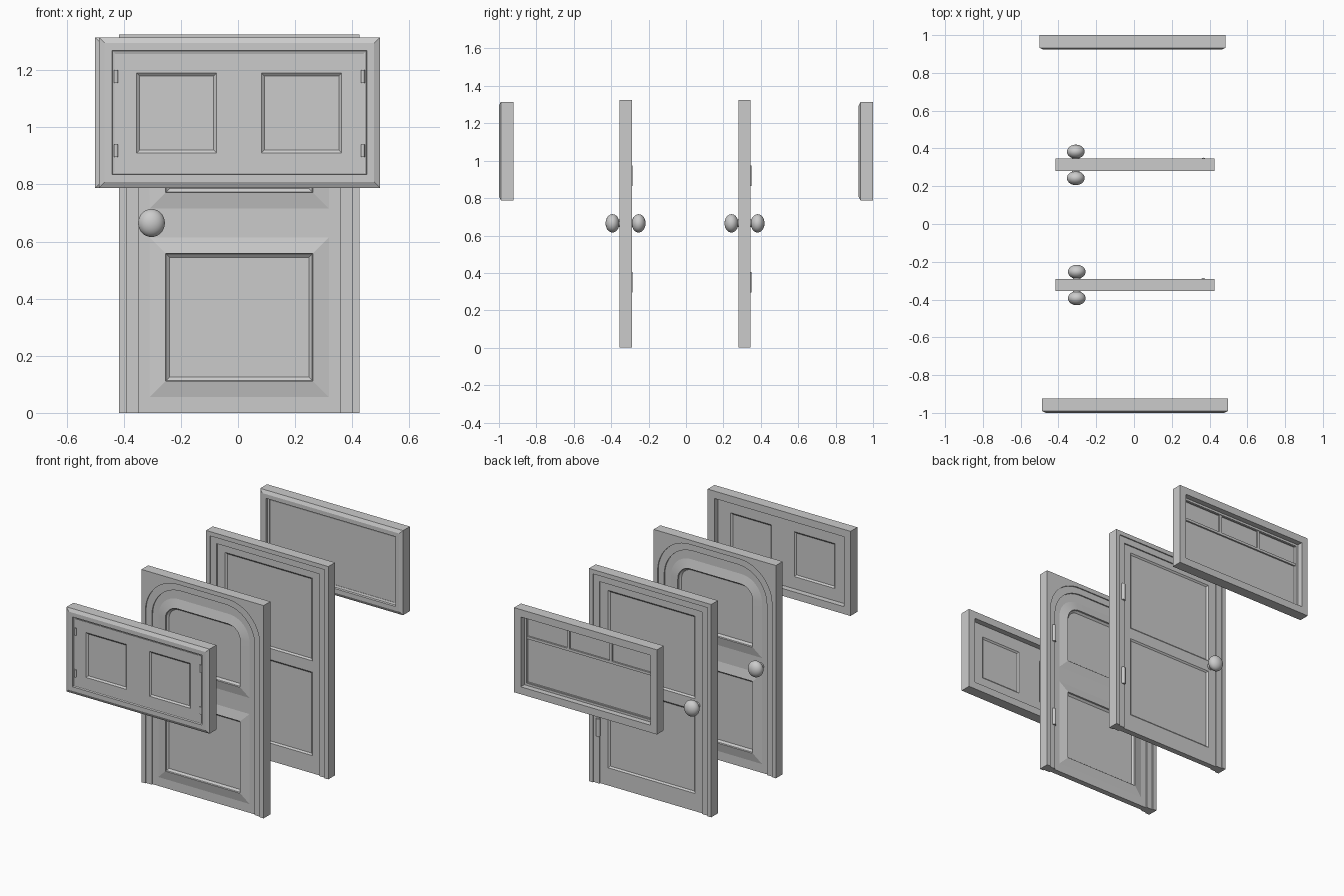
import bpy, bmesh
from math import sin, cos, pi, radians

if "Cube" in bpy.data.objects:
    bpy.data.objects.remove(bpy.data.objects["Cube"])

ARC = 12  # segments in each rounded top corner


def outline(x0, x1, z0, z1, r=0.0):
    """Rectangle with rounded top corners; the closing edge is the bottom one."""
    pts = [(x1, z0)]
    for cx, a0 in ((x1 - r, 0), (x0 + r, pi / 2)):
        for i in range(ARC + 1):
            a = a0 + i * pi / 2 / ARC
            pts.append((cx + r * cos(a), z1 - r + r * sin(a)))
    return pts + [(x0, z0)]


def finish(name, bm):
    bmesh.ops.remove_doubles(bm, verts=bm.verts[:], dist=1e-5)
    bmesh.ops.recalc_face_normals(bm, faces=bm.faces[:])
    me = bpy.data.meshes.new(name)
    bm.to_mesh(me)
    bm.free()
    ob = bpy.data.objects.new(name, me)
    bpy.context.collection.objects.link(ob)
    bpy.context.view_layer.objects.active = ob
    ob.select_set(True)
    bpy.ops.object.shade_smooth_by_angle(angle=radians(9))
    ob.select_set(False)
    return ob


def loft(name, rings, closed=False, open_bottom=False):
    """Bridge (outline, y) rings; closed makes a frame, otherwise both ends are capped."""
    bm = bmesh.new()
    loops = [[bm.verts.new((x, y, z)) for x, z in outline(*o)] for o, y in rings]
    pairs = list(zip(loops, loops[1:]))
    if closed:
        pairs.append((loops[-1], loops[0]))
    n = len(loops[0])
    for a, b in pairs:
        for i in range(n - 1 if open_bottom else n):
            j = (i + 1) % n
            bm.faces.new((a[i], a[j], b[j], b[i]))
    if open_bottom:
        # feet of the two posts
        bm.faces.new([l[0] for l in loops])
        bm.faces.new([l[-1] for l in loops])
    if not closed:
        bm.faces.new(loops[0])
        bm.faces.new(loops[-1])
    return finish(name, bm)


def inset(o, d, r=None):
    x0, x1, z0, z1, rr = o
    return (x0 + d, x1 - d, z0 + d, z1 - d, max(rr - d, 0) if r is None else r)


def cell(name, region, front, back):
    """A slab piece: each side is a list of (outline, y) from rim to panel centre."""
    rings = [(o, y) for o, y in reversed(front)]
    loft(name, rings + [(o, y) for o, y in back])


def cylinder(name, loc, r, h, along_y=False):
    bpy.ops.mesh.primitive_cylinder_add(vertices=16, radius=r, depth=h, location=loc,
                                        rotation=(pi / 2 if along_y else 0, 0, 0))
    bpy.context.object.name = name
    bpy.ops.object.shade_smooth_by_angle(angle=radians(40))


CX = 0.005


def door_outline(half, top, r):
    return (CX - half, CX + half, 0.0, top, r)


def door(tag, cy, arch, knob_x, panel_sides):
    T, S, D = 0.033, 0.026, 0.018  # casing, stop and slab half depths
    outer = door_outline(0.421, 1.325, 0)
    step = door_outline(0.394, 1.298, arch * 1.12)
    inner = door_outline(0.354, 1.258, arch)
    # stepped frame
    loft(tag + "_frame", [(outer, cy + T), (outer, cy - T), (step, cy - T), (step, cy - S),
                          (inner, cy - S), (inner, cy + S), (step, cy + S), (step, cy + T)],
         closed=True, open_bottom=True)
    # slab, upper and lower halves with their panels
    for part, z0, z1, r in (("lower", 0.0, 0.665, 0), ("upper", 0.665, 1.258, arch)):
        region = (CX - 0.354, CX + 0.354, z0, z1, r)
        sides = [[(region, cy + s * D)] + [(o, cy + s * h) for o, h in panel_sides(part)]
                 for s in (-1, 1)]
        cell(tag + "_" + part + "_leaf", region, *sides)
    # knobs on both faces
    cylinder(tag + "_knob_stem", (knob_x, cy, 0.665), 0.02, 0.11, True)
    for s, side in ((-1, "front"), (1, "back")):
        bpy.ops.mesh.primitive_uv_sphere_add(segments=32, ring_count=16, radius=1,
                                             location=(knob_x, cy + s * 0.07, 0.665))
        knob = bpy.context.object
        knob.name = tag + "_knob_" + side
        knob.scale = (0.047, 0.037, 0.049)
        bpy.ops.object.shade_smooth()
    # hinges on the back
    for i, z in enumerate((0.35, 0.92)):
        cylinder(f"{tag}_hinge_{i}", (0.367, cy + 0.026, z), 0.012, 0.11)


def moulded(part):
    o = ((-0.31, 0.318, 0.055, 0.615, 0) if part == "lower"
         else (-0.31, 0.318, 0.715, 1.20, 0.14))
    return [(o, 0.018), (inset(o, 0.056), 0.030), (inset(o, 0.058), 0.022),
            (inset(o, 0.07), 0.012)]


def plain(part):
    o = ((CX - 0.30, CX + 0.30, 0.11, 0.63, 0) if part == "lower"
         else (CX - 0.30, CX + 0.30, 0.70, 1.215, 0))
    return [(o, 0.018), (inset(o, 0.010), 0.010)]


door("arched_door", -0.323, 0.20, -0.303, moulded)
door("square_door", 0.313, 0.0, -0.308, plain)


def window_frame(tag, cx, y):
    """Chamfered frame whose front is at y; returns its outline."""
    o = (cx - 0.492, cx + 0.492, 0.788, 1.315, 0)
    loft(tag + "_frame", [(o, y + 0.077), (o, y + 0.010), (inset(o, 0.02), y),
                          (inset(o, 0.046), y), (inset(o, 0.048), y + 0.012),
                          (inset(o, 0.06), y + 0.016), (inset(o, 0.06), y + 0.042),
                          (inset(o, 0.046), y + 0.042), (inset(o, 0.046), y + 0.077)],
         closed=True)
    return o


# front window with two recessed panels
Y = -1.0
window_frame("panel_window", CX, Y)
for tag, x0, x1, p0, p1 in (("left", -0.432, CX, -0.355, -0.075),
                            ("right", CX, 0.442, 0.082, 0.363)):
    region = (x0, x1, 0.84, 1.256, 0)
    p = (p0, p1, 0.91, 1.19, 0)
    cell("panel_sash_" + tag, region,
         [(region, Y + 0.012), (p, Y + 0.012), (inset(p, 0.010), Y + 0.020)],
         [(region, Y + 0.042), (p, Y + 0.042), (inset(p, 0.010), Y + 0.034)])
    for i, z in enumerate((0.918, 1.178)):
        hx = -0.427 if tag == "left" else 0.437
        cylinder(f"sash_hinge_{tag}_{i}", (hx, Y + 0.010, z), 0.007, 0.045)

# back window: three small panes above one wide pane
Y, BX = 0.923, -0.008
o = window_frame("pane_window", BX, Y)
x0, x1, z0, z1, _ = inset(o, 0.055)
MID, BAR = 1.13, 0.008
w = (x1 - x0) / 3
cells = [("wide", (x0, x1, z0, MID, 0))]
cells += [(f"small_{i}", (x0 + i * w, x0 + (i + 1) * w, MID, z1, 0)) for i in range(3)]
for tag, region in cells:
    pane = inset(region, BAR)
    cell("pane_" + tag, region,
         [(region, Y + 0.018)],
         [(region, Y + 0.038), (pane, Y + 0.038), (pane, Y + 0.028)])
